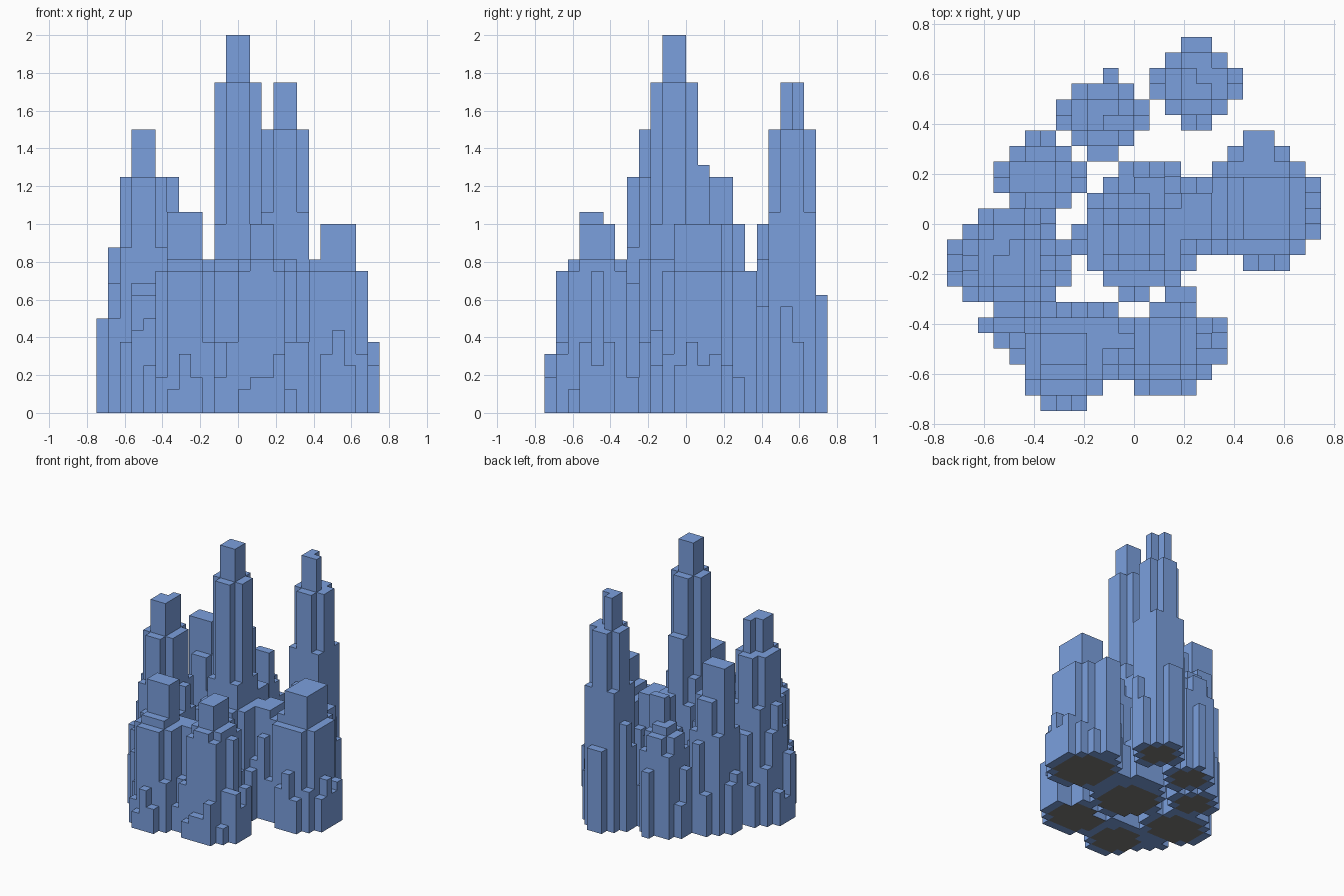
import bpy
import bmesh
import math
import random

cube = bpy.data.objects.get("Cube")
if cube:
    bpy.data.objects.remove(cube, do_unlink=True)

random.seed(4)
UNIT = 1 / 16  # edge of one block


def flat_material(name, color):
    mat = bpy.data.materials.new(name)
    mat.use_nodes = True
    mat.diffuse_color = color
    mat.node_tree.nodes["Principled BSDF"].inputs["Base Color"].default_value = color
    return mat


crystal_blue = flat_material("crystal_blue", (0.198, 0.35, 0.73, 1))
base_grey = flat_material("base_grey", (0.195, 0.195, 0.19, 1))

# Each spire: name, centre x, centre y, radius, rim height, {tier radius: tier height}
SPIRES = [
    ("central_spire", 0, -1, 3.85, 12, {0.8: 32, 1.7: 28, 2.2: 16, 3.0: 13}),
    ("central_back_step", 0, 1.5, 0.6, 21, {0.6: 21}),
    ("central_back_shoulder", 1, 2, 2.2, 12, {0.8: 14}),
    ("right_bridge", 4, 0.5, 2.1, 10, {1.2: 13}),
    ("back_spire", 4, 9, 2.8, 14, {0.8: 28, 1.7: 24, 2.2: 17}),
    ("side_spire", 8, 1, 4.0, 7, {2.2: 13, 3.0: 12}),
    ("side_spire_top", 8.5, 1, 1.85, 16, {1.85: 16}),
    ("side_spire_tip", 8, 5, 1.0, 12, {1.0: 12}),
    ("back_small_spire", -2, 7, 2.8, 9, {0.8: 13, 1.7: 12, 2.2: 10}),
    ("back_small_spire_top", -1, 6.5, 0.6, 16, {0.6: 16}),
    ("rear_side_spire", -6, 3, 2.8, 12, {1.7: 16, 2.2: 12}),
    ("rear_side_spire_top", -6.5, 3, 1.2, 20, {1.2: 20}),
    ("tall_side_spire", -8, -2.5, 3.85, 8, {1.2: 24, 2.1: 20, 2.6: 14, 3.1: 11}),
    ("front_spire", -4.5, -8.5, 3.25, 6, {1.5: 13, 2.3: 12}),
    ("front_spire_top", -4.5, -8, 1.2, 17, {1.2: 17}),
    ("front_bridge", -2, -7, 1.6, 9, {0.8: 12}),
    ("front_link", -8, -6, 1.6, 8, {0.8: 10}),
    ("front_side_spire", 2, -7.5, 3.85, 6, {1.2: 16, 2.1: 13, 2.6: 12}),
]
# Open gaps between the spires and notches in their outlines
GAPS = {(-1, -6), (0, -6), (1, -5), (4, -6), (-5, -1), (-4, 0), (-4, -3), (-3, -4),
        (-2, -5), (6, -3), (-3, 9), (-10, -6), (-8, -10)}
# Corner blocks missing from the spire tips
CHIPS = {(4, 9): 24, (-9, -2): 20}

# Tallest spire wins each cell; rims step down at random
heights, owners, cores = {}, {}, set()
for name, cx, cy, radius, rim, tiers in SPIRES:
    reach = math.ceil(radius) + 1
    for i in range(math.floor(cx) - reach, math.ceil(cx) + reach):
        for j in range(math.floor(cy) - reach, math.ceil(cy) + reach):
            dist = math.hypot(i + 0.5 - cx, j + 0.5 - cy)
            if dist > radius or (i, j) in GAPS:
                continue
            tier = [h for limit, h in tiers.items() if dist < limit]
            if tier:
                height = min(tier[0], CHIPS.get((i, j), tier[0]))
            else:
                height = max(1, round(rim * random.uniform(0.35, 1.0)))
            if radius > 2.5 and dist < radius - 0.9:
                cores.add((i, j))
            if height > heights.get((i, j), 0):
                heights[i, j] = height
                owners[i, j] = name


def add_face(bm, corners, slot=0):
    verts = [bm.verts.new([c * UNIT for c in corner]) for corner in corners]
    bm.faces.new(verts).material_index = slot


def build_spire(name):
    bm = bmesh.new()
    for (i, j), height in heights.items():
        if owners[i, j] != name:
            continue
        ring = [(i, j), (i + 1, j), (i + 1, j + 1), (i, j + 1)]
        # Flat cap and underside
        add_face(bm, [(x, y, height) for x, y in ring])
        add_face(bm, [(x, y, 0) for x, y in reversed(ring)], int((i, j) in cores))
        # Walls wherever the neighbouring column is lower
        for k, (dx, dy) in enumerate([(0, -1), (1, 0), (0, 1), (-1, 0)]):
            low = heights.get((i + dx, j + dy), 0)
            if low < height:
                a, b = ring[k], ring[(k + 1) % 4]
                add_face(bm, [(*a, low), (*b, low), (*b, height), (*a, height)])
    bmesh.ops.remove_doubles(bm, verts=bm.verts, dist=UNIT / 100)
    mesh = bpy.data.meshes.new(name)
    bm.to_mesh(mesh)
    bm.free()
    mesh.materials.append(crystal_blue)
    mesh.materials.append(base_grey)
    bpy.context.collection.objects.link(bpy.data.objects.new(name, mesh))


for spire in SPIRES:
    build_spire(spire[0])
